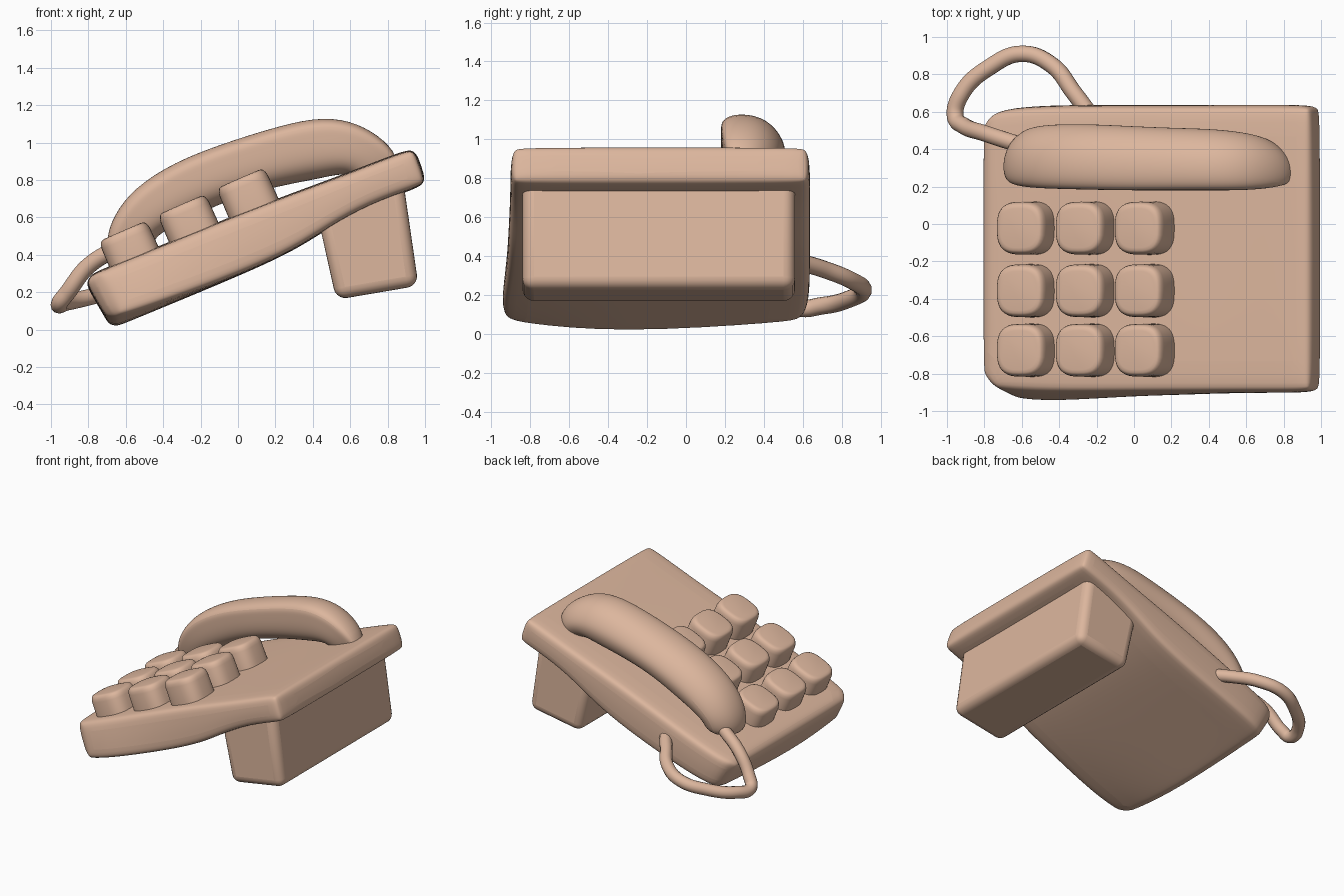
import bpy, math
from mathutils import Vector

if "Cube" in bpy.data.objects:
    bpy.data.objects.remove(bpy.data.objects["Cube"])

clay = bpy.data.materials.new("clay_brown")
clay.diffuse_color = (0.72, 0.47, 0.34, 1)
clay.use_nodes = True
clay.node_tree.nodes["Principled BSDF"].inputs["Base Color"].default_value = clay.diffuse_color


def finish(ob, angle=40):
    bpy.ops.object.select_all(action='DESELECT')
    bpy.context.view_layer.objects.active = ob
    ob.select_set(True)
    bpy.ops.object.shade_smooth_by_angle(angle=math.radians(angle))


def loft(name, rings, bevel=0, segments=5, subsurf=0):
    """Skin a list of equal-length point rings and cap both ends."""
    n = len(rings[0])
    verts = [p for r in rings for p in r]
    faces = [(i * n + j, i * n + (j + 1) % n, (i + 1) * n + (j + 1) % n, (i + 1) * n + j)
             for i in range(len(rings) - 1) for j in range(n)]
    faces += [tuple(range(n))[::-1], tuple(range(len(verts) - n, len(verts)))]
    me = bpy.data.meshes.new(name)
    me.from_pydata(verts, [], faces)
    me.materials.append(clay)
    ob = bpy.data.objects.new(name, me)
    bpy.context.collection.objects.link(ob)
    # consistent outward normals
    bpy.context.view_layer.objects.active = ob
    bpy.ops.object.mode_set(mode='EDIT')
    bpy.ops.mesh.select_all(action='SELECT')
    bpy.ops.mesh.normals_make_consistent(inside=False)
    bpy.ops.object.mode_set(mode='OBJECT')
    if bevel:
        m = ob.modifiers.new("round", 'BEVEL')
        m.width, m.segments = bevel, segments
        m.limit_method, m.angle_limit = 'ANGLE', math.radians(40)
    if subsurf:
        m = ob.modifiers.new("smooth", 'SUBSURF')
        m.levels = m.render_levels = subsurf
    finish(ob)
    return ob


def superellipse(t, e):
    f = lambda v: math.copysign(abs(v) ** e, v)
    return f(math.cos(t)), f(math.sin(t))


# Sloping slab body: top x, top z, bottom x, bottom z, bottom front y, corner lift, side inset
stations = [
    (-0.83, 0.265, -0.70, -0.015, -0.95, 0.07, 0.10),
    (-0.75, 0.315, -0.62, 0.01, -0.97, 0.06, 0.02),
    (-0.50, 0.415, -0.40, 0.11, -0.965, 0.03, 0),
    (0.00, 0.62, 0.00, 0.285, -0.93, 0, 0),
    (0.30, 0.735, 0.30, 0.42, -0.92, 0, 0),
    (0.48, 0.80, 0.48, 0.54, -0.91, 0, 0),
    (0.70, 0.885, 0.70, 0.665, -0.905, 0, 0),
    (0.945, 0.98, 1.015, 0.775, -0.905, 0, 0),
]
loft("body", [[(xt, -0.90 + i, zt), (xt, -0.13, zt), (xt, 0.635 - i, zt),
               (xb, 0.64 - i, zb + d), (xb, -0.35, zb), (xb, yb + i, zb + d)]
              for xt, zt, xb, zb, yb, d, i in stations], bevel=0.055, segments=2, subsurf=2)

# Tapered rear foot
loft("foot", [[(x, y, z) for x, z in ((0.41, 0.68), (0.88, 0.82), (0.965, 0.235), (0.525, 0.16))]
              for y in (-0.84, 0.56)], bevel=0.06)

# Arched handset: outer x, z, inner x, z, front y, back y
arch = [
    (-0.69, 0.36, -0.46, 0.42, 0.25, 0.48),
    (-0.71, 0.48, -0.45, 0.48, 0.22, 0.51),
    (-0.67, 0.61, -0.39, 0.53, 0.20, 0.53),
    (-0.56, 0.76, -0.28, 0.58, 0.19, 0.54),
    (-0.34, 0.90, -0.14, 0.65, 0.185, 0.54),
    (-0.09, 0.995, 0.01, 0.71, 0.18, 0.53),
    (0.16, 1.075, 0.22, 0.765, 0.18, 0.52),
    (0.41, 1.14, 0.41, 0.80, 0.18, 0.515),
    (0.60, 1.125, 0.52, 0.825, 0.18, 0.50),
    (0.76, 1.04, 0.58, 0.83, 0.19, 0.48),
    (0.86, 0.93, 0.61, 0.81, 0.21, 0.45),
    (0.84, 0.85, 0.63, 0.77, 0.24, 0.42),
]
rings = []
for xo, zo, xi, zi, y0, y1 in arch:
    ring = []
    for k in range(16):
        c, s = superellipse(2 * math.pi * k / 16, 0.85)
        y = (y0 + y1) / 2 + (y1 - y0) / 2 * c - 0.06 * max(s, 0)
        y = max(y, y0)
        u = (s + 1) / 2
        ring.append((xi + (xo - xi) * u, y, zi + (zo - zi) * u))
    rings.append(ring)
loft("handset", rings, subsurf=2)

# Nine rounded keys standing square to the slope
a = math.radians(23.5)
along, up = Vector((math.cos(a), 0, math.sin(a))), Vector((-math.sin(a), 0, math.cos(a)))
for col, (x, z) in enumerate([(-0.555, 0.385), (-0.24, 0.527), (0.075, 0.668)]):
    for row, y in enumerate((-0.022, -0.357, -0.675)):
        base = Vector((x, y, z))
        rings = []
        for h, r in ((-0.04, 0.143), (0.11, 0.141), (0.13, 0.137), (0.147, 0.129), (0.153, 0.12), (0.156, 0.105)):
            ring = []
            for k in range(40):
                c, s = superellipse(2 * math.pi * k / 40, 0.68)
                ring.append(base + up * h + along * (r * c) + Vector((0, r * s, 0)))
            rings.append(ring)
        loft(f"key_{row + 1}_{col + 1}", rings)

# Looped cord from the body's back to the handset's lower end
path = [(-0.23, 0.58, 0.37), (-0.32, 0.70, 0.335), (-0.44, 0.85, 0.275), (-0.60, 0.91, 0.225),
        (-0.77, 0.84, 0.18), (-0.92, 0.70, 0.145), (-0.955, 0.57, 0.14), (-0.91, 0.525, 0.20),
        (-0.80, 0.485, 0.34), (-0.60, 0.42, 0.46)]
cu = bpy.data.curves.new("cord", 'CURVE')
cu.dimensions = '3D'
cu.bevel_depth, cu.bevel_resolution, cu.use_fill_caps = 0.045, 4, True
cu.materials.append(clay)
sp = cu.splines.new('BEZIER')
sp.bezier_points.add(len(path) - 1)
for bp, p in zip(sp.bezier_points, path):
    bp.co = p
    bp.handle_left_type = bp.handle_right_type = 'AUTO'
bpy.context.collection.objects.link(bpy.data.objects.new("cord", cu))
